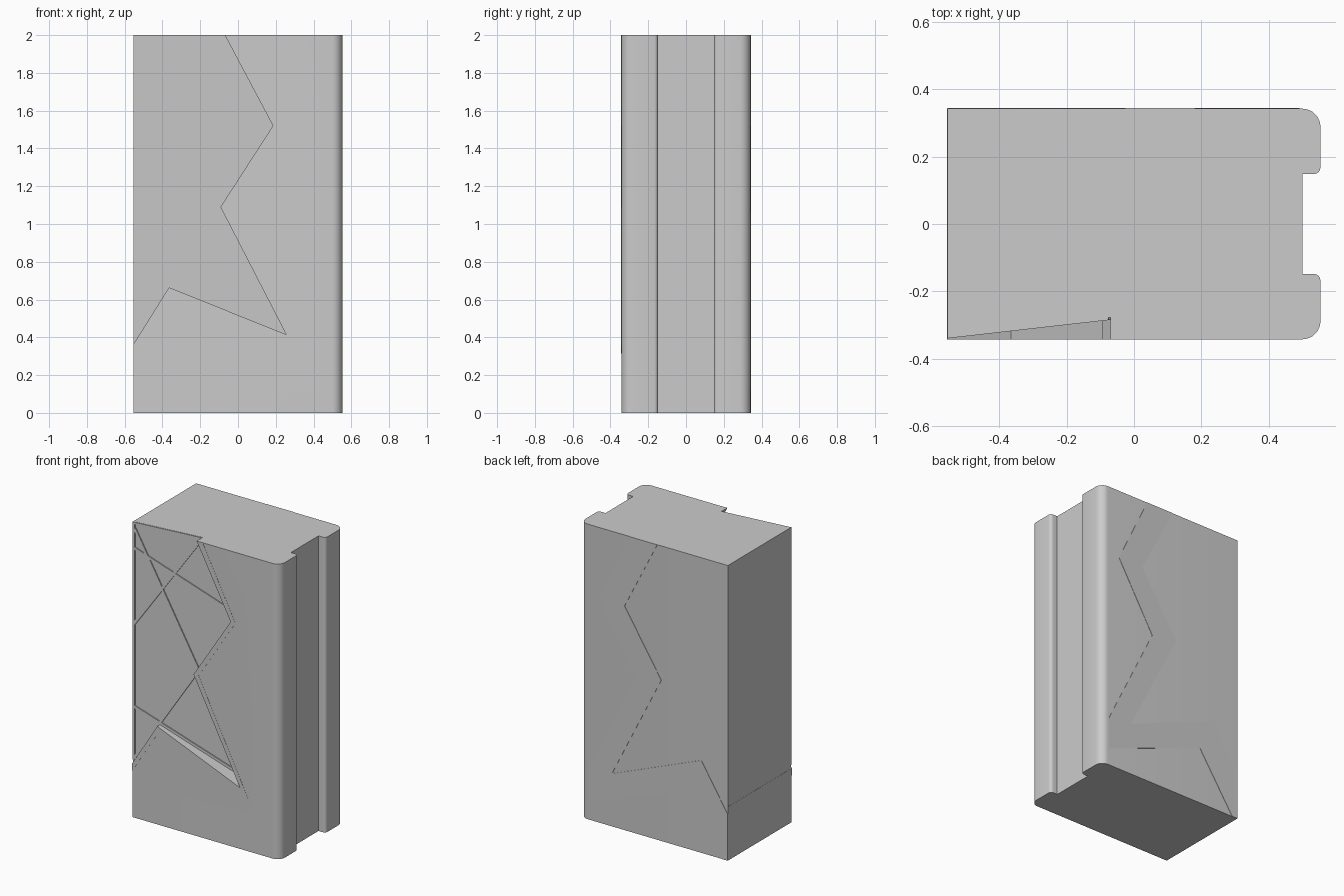
import bpy, math
from mathutils import Vector

if "Cube" in bpy.data.objects:
    bpy.data.objects.remove(bpy.data.objects["Cube"])

W, D, H = 0.553, 0.342, 2.0


def make(name, verts, faces):
    me = bpy.data.meshes.new(name)
    me.from_pydata(verts, [], faces)
    ob = bpy.data.objects.new(name, me)
    bpy.context.collection.objects.link(ob)
    return ob


def area(p):
    return sum(a[0] * b[1] - b[0] * a[1] for a, b in zip(p, p[1:] + p[:1]))


def prism(name, pts, low, high):
    # closed solid between two mapped copies of an outline
    n = len(pts)
    verts = [low(*p) for p in pts] + [high(*p) for p in pts]
    faces = [tuple(range(n))[::-1], tuple(range(n, 2 * n))]
    faces += [(i, (i + 1) % n, n + (i + 1) % n, n + i) for i in range(n)]
    return make(name, verts, faces)


def slab(name, pts, front, back):
    # xz outline, with front and back y given as functions of x
    if area(pts) < 0:
        pts = pts[::-1]
    return prism(name, pts, lambda x, z: (x, back(x), z), lambda x, z: (x, front(x), z))


def arc(cx, cy, r, a0, a1, n=8):
    return [(cx + r * math.cos(math.radians(a0 + (a1 - a0) * i / n)),
             cy + r * math.sin(math.radians(a0 + (a1 - a0) * i / n))) for i in range(n + 1)]


# Main block: rounded right edges and a channel down the right side
half = [(-W, -D)] + arc(W - 0.055, -D + 0.055, 0.055, -90, 0)
half += arc(W - 0.02, -0.168, 0.02, 0, 90, 4) + [(0.5, -0.148)]
profile = half + [(x, -y) for x, y in reversed(half)]
body = prism("main_block", profile, lambda x, y: (x, y, 0), lambda x, y: (x, y, H))


# Slanted recess plane, deeper towards the right
def slope(x):
    return -0.339 + 0.1135 * (x + W)


def floor(x):
    return slope(x) + 0.007


edge = [(-0.07, 2.0), (0.185, 1.52), (-0.093, 1.09), (0.255, 0.415), (-0.365, 0.665), (-W, 0.365)]
cut_outline = [(-0.6, 2.1), (-0.123, 2.1)] + edge[1:5] + [(-0.6, 0.29)]
cutter = slab("recess_cutter", cut_outline, lambda x: -0.5, floor)
cutter.hide_render = True
cutter.hide_viewport = True
mod = body.modifiers.new("recess", "BOOLEAN")
mod.operation = "DIFFERENCE"
mod.solver = "EXACT"
mod.object = cutter

bpy.context.view_layer.objects.active = body
body.select_set(True)
bpy.ops.object.modifier_apply(modifier="recess")
bpy.ops.object.shade_smooth_by_angle(angle=math.radians(30))

# Lattice bars across the recess
bars = [((-0.545, 1.823), (0.172, 1.53)), ((-0.545, 1.31), (-0.078, 1.985)),
        ((-0.54, 1.955), (0.245, 0.43)), ((-0.545, 0.4), (0.172, 1.515)),
        ((-0.545, 0.75), (0.235, 0.438)), ((-0.085, 1.985), (0.172, 1.52)),
        ((-0.546, 0.39), (-0.546, 2.0)), ((-W, 1.992), (-0.075, 1.992))]
for i, (a, b) in enumerate(bars):
    a, b = Vector(a), Vector(b)
    d = (b - a).normalized()
    w = 0.007 if i > 5 else 0.009
    n = Vector((-d.y, d.x)) * w
    pts = [tuple(p) for p in (a - n, b - n, b + n, a + n)]
    slab(f"lattice_bar_{i + 1}", pts, slope, lambda x: floor(x) + 0.01)

# Nearly flush trim following the zigzag edge on the front
outer = [(-0.025, 2.0), (0.22, 1.52), (-0.055, 1.09), (0.315, 0.358), (-0.355, 0.627), (-W, 0.315)]
slab("front_trim", edge + outer[::-1], lambda x: -D - 0.001, lambda x: -D + 0.01)

# Nearly flush zigzag panel on the back
back_edge = [(0.18, 2.0), (0.41, 1.52), (0.14, 1.06), (0.49, 0.34),
             (0.49, 0.12), (-0.25, 0.39), (-0.51, 0.0), (-W, 0.0)]
slab("back_trim", outer + back_edge[::-1], lambda x: D - 0.01, lambda x: D + 0.002)

# Strip where the trim crosses the left side
prism("left_trim", [(-D, 0.315), (-D, 0.365), (D, 0.365), (D, 0.315)],
      lambda y, z: (-W + 0.005, y, z), lambda y, z: (-W - 0.001, y, z))
